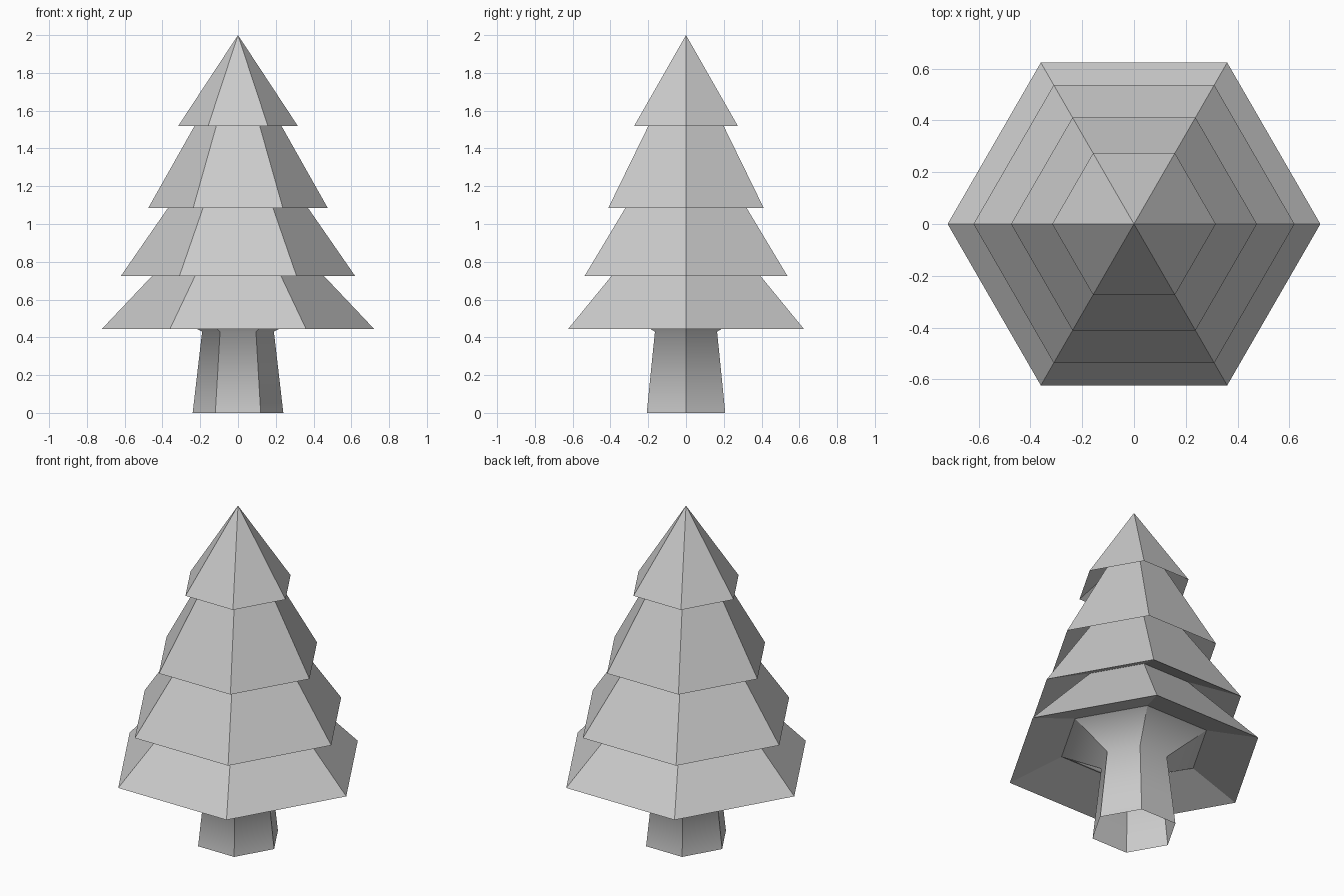
import bpy
import bmesh
from math import cos, sin, pi

cube = bpy.data.objects.get("Cube")
if cube:
    bpy.data.objects.remove(cube, do_unlink=True)

SIDES = 6

grey = bpy.data.materials.new("light grey")
grey.use_nodes = True
grey.diffuse_color = (0.6, 0.6, 0.6, 1)
grey.node_tree.nodes["Principled BSDF"].inputs["Base Color"].default_value = (0.6, 0.6, 0.6, 1)


def hex_lathe(name, profile, smooth=False):
    """Sweep (radius, height) points round a hexagon; radius zero makes a tip."""
    bm = bmesh.new()
    rings = []
    for r, z in profile:
        count = SIDES if r > 0 else 1
        rings.append([bm.verts.new((r * cos(2 * pi * i / SIDES), r * sin(2 * pi * i / SIDES), z))
                      for i in range(count)])
    for low, high in zip(rings, rings[1:]):
        for i in range(SIDES):
            j = (i + 1) % SIDES
            if len(high) == 1:
                face = bm.faces.new((low[i], low[j], high[0]))
            else:
                face = bm.faces.new((low[i], low[j], high[j], high[i]))
            face.smooth = smooth
    # Corner edges stay sharp, so smoothing only runs up and down
    for edge in bm.edges:
        a, b = edge.verts
        edge.smooth = abs(a.co.z - b.co.z) < 0.001
    mesh = bpy.data.meshes.new(name)
    bm.to_mesh(mesh)
    bm.free()
    mesh.materials.append(grey)
    obj = bpy.data.objects.new(name, mesh)
    bpy.context.collection.objects.link(obj)
    return obj


# Trunk: open at the foot, flaring into the lowest branches
hex_lathe("trunk", [(0.24, 0), (0.19, 0.43), (0.42, 0.55)], smooth=True)

# Foliage: each tier has a sloping underside, a wide rim and a narrow top
tiers = [
    ("lower_foliage", [(0.42, 0.55), (0.72, 0.445), (0.313, 0.875)]),
    ("middle_foliage", [(0.313, 0.875), (0.62, 0.725), (0.26, 1.245)]),
    ("upper_foliage", [(0.26, 1.245), (0.475, 1.085), (0.162, 1.64)]),
    ("top_foliage", [(0.162, 1.64), (0.316, 1.52), (0, 2)]),
]
for name, profile in tiers:
    hex_lathe(name, profile)
